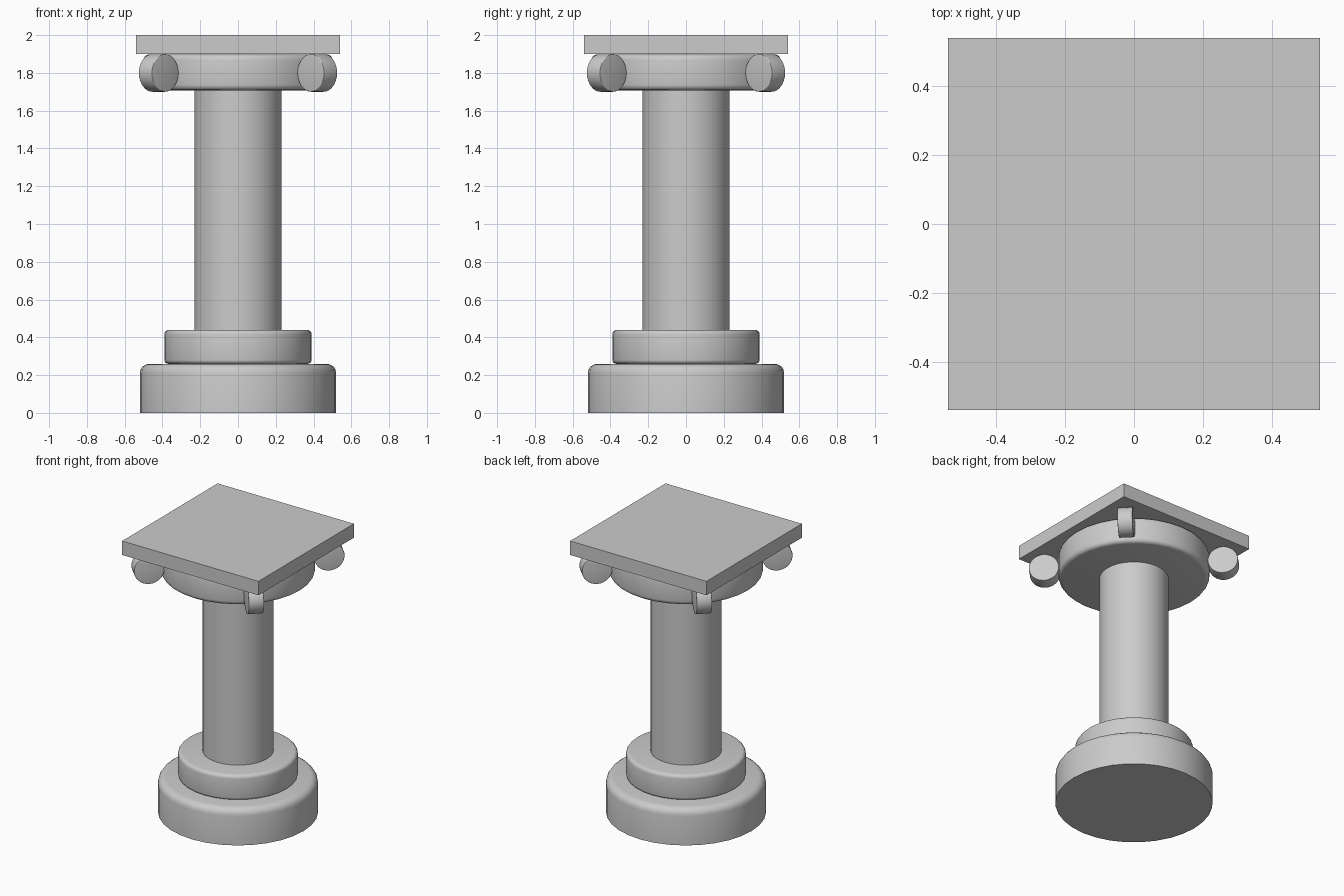
import bpy, bmesh
from math import radians, pi, cos, sin
from mathutils import Matrix

if "Cube" in bpy.data.objects:
    bpy.data.objects.remove(bpy.data.objects["Cube"])


def finish(bm, name, loc, rot=(0, 0, 0)):
    mesh = bpy.data.meshes.new(name)
    bm.to_mesh(mesh)
    bm.free()
    ob = bpy.data.objects.new(name, mesh)
    ob.location, ob.rotation_euler = loc, rot
    bpy.context.collection.objects.link(ob)
    bpy.ops.object.select_all(action='DESELECT')
    ob.select_set(True)
    bpy.context.view_layer.objects.active = ob
    bpy.ops.object.shade_smooth_by_angle(angle=radians(30))
    return ob


def drum(name, radius, height, loc, rot=(0, 0, 0), top=0.0, bottom=0.0, sides=32):
    """Cylinder centred on loc, with rounded top and bottom rims."""
    bm = bmesh.new()
    bmesh.ops.create_cone(bm, cap_ends=True, segments=sides, radius1=radius,
                          radius2=radius, depth=height)
    for sign, width in ((1, top), (-1, bottom)):
        if width:
            rim = [e for e in bm.edges
                   if all(abs(v.co.z - sign * height / 2) < 1e-5 for v in e.verts)]
            bmesh.ops.bevel(bm, geom=rim, offset=width, offset_type='OFFSET',
                            segments=4, profile=0.5, affect='EDGES')
    return finish(bm, name, loc, rot)


# Stepped round base
drum("base_lower", 0.52, 0.26, (0, 0, 0.13), top=0.05)
drum("base_upper", 0.39, 0.18, (0, 0, 0.35), top=0.025, bottom=0.02)

# Plain shaft
drum("shaft", 0.23, 1.27, (0, 0, 1.075))

# Capital disc
drum("capital_disc", 0.50, 0.19, (0, 0, 1.803), top=0.03, bottom=0.03)

# Corner scrolls, each lying across its diagonal
for i in range(4):
    a = radians(45 + 90 * i)
    drum(f"corner_scroll_{i + 1}", 0.10, 0.10,
         (0.594 * cos(a), 0.594 * sin(a), 1.80),
         rot=(pi / 2, 0, a), top=0.004, bottom=0.004)

# Square top slab
bm = bmesh.new()
bmesh.ops.create_cube(bm, size=1, matrix=Matrix.Diagonal((1.08, 1.08, 0.10, 1)))
finish(bm, "top_slab", (0, 0, 1.95))
